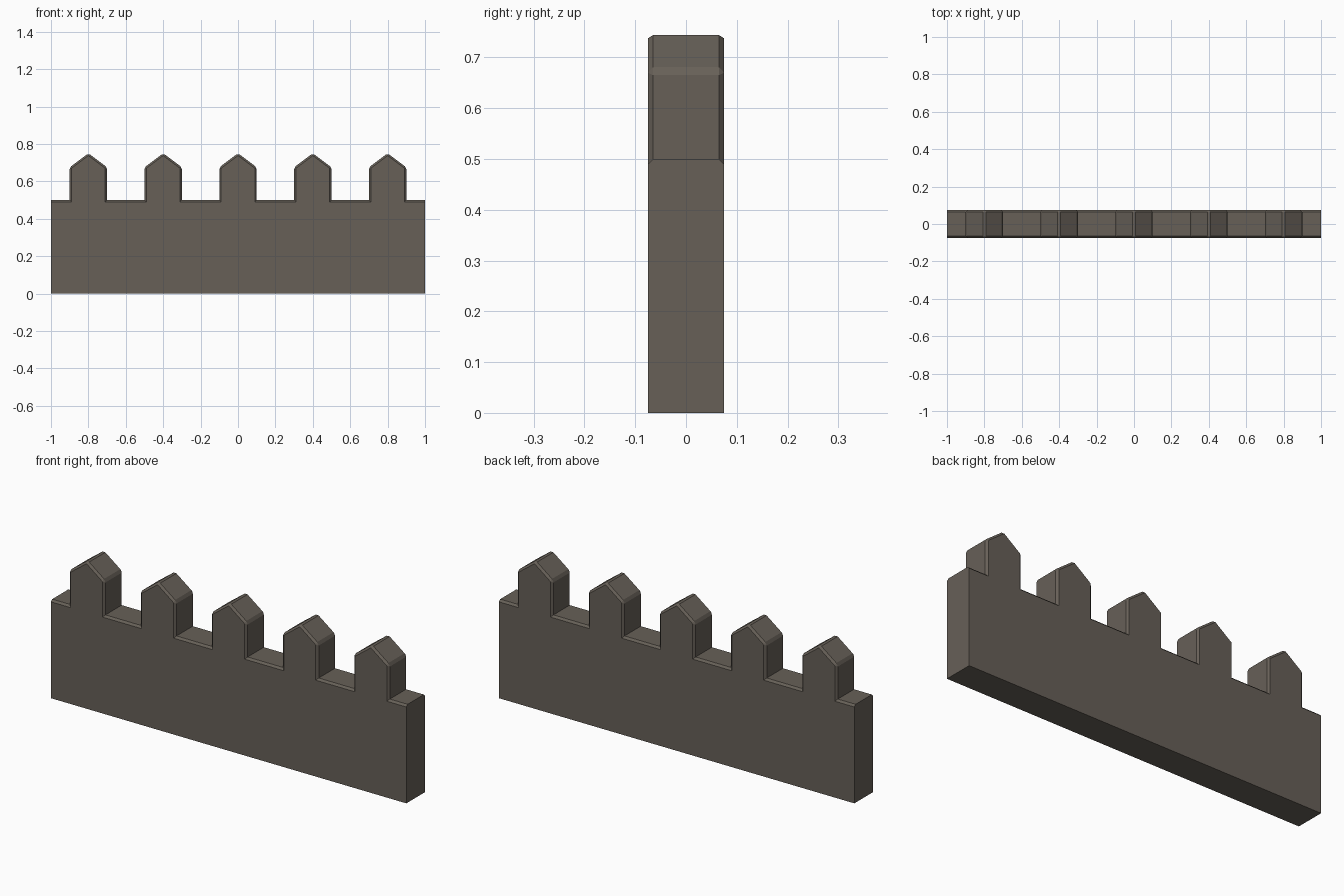
import bpy, bmesh

if "Cube" in bpy.data.objects:
    bpy.data.objects.remove(bpy.data.objects["Cube"])

HALF_DEPTH = 0.075
CHAMFER = 0.01

stone = bpy.data.materials.new("dark_stone")
stone.diffuse_color = (0.135, 0.117, 0.097, 1)
stone.use_nodes = True
stone.node_tree.nodes["Principled BSDF"].inputs["Base Color"].default_value = stone.diffuse_color

# Wall outline: flat base with five pointed merlons
outline = [(1, 0), (1, 0.5)]
for i in range(5):
    cx = 0.8 - 0.4 * i
    outline += [(cx + 0.1, 0.5), (cx + 0.1, 0.675), (cx, 0.75),
                (cx - 0.1, 0.675), (cx - 0.1, 0.5)]
outline += [(-1, 0.5), (-1, 0)]

# Extrude the outline through the wall thickness
bm = bmesh.new()
face = bm.faces.new([bm.verts.new((x, -HALF_DEPTH, z)) for x, z in outline])
ext = bmesh.ops.extrude_face_region(bm, geom=[face], use_keep_orig=True)
moved = [v for v in ext["geom"] if isinstance(v, bmesh.types.BMVert)]
bmesh.ops.translate(bm, verts=moved, vec=(0, 2 * HALF_DEPTH, 0))
bmesh.ops.recalc_face_normals(bm, faces=bm.faces)


# Chamfer the top outline on both sides and the merlon ridges and shoulders
def is_chamfered(edge):
    a, b = (v.co for v in edge.verts)
    if abs(a.y - b.y) < 0.001:
        return min(a.z, b.z) > 0.49
    return a.z > 0.6


bmesh.ops.bevel(bm, geom=[e for e in bm.edges if is_chamfered(e)],
                offset=CHAMFER, offset_type='OFFSET', segments=1,
                profile=0.5, affect='EDGES')
bmesh.ops.recalc_face_normals(bm, faces=bm.faces)

mesh = bpy.data.meshes.new("battlement_wall")
bm.to_mesh(mesh)
bm.free()
mesh.materials.append(stone)
wall = bpy.data.objects.new("battlement_wall", mesh)
bpy.context.collection.objects.link(wall)
